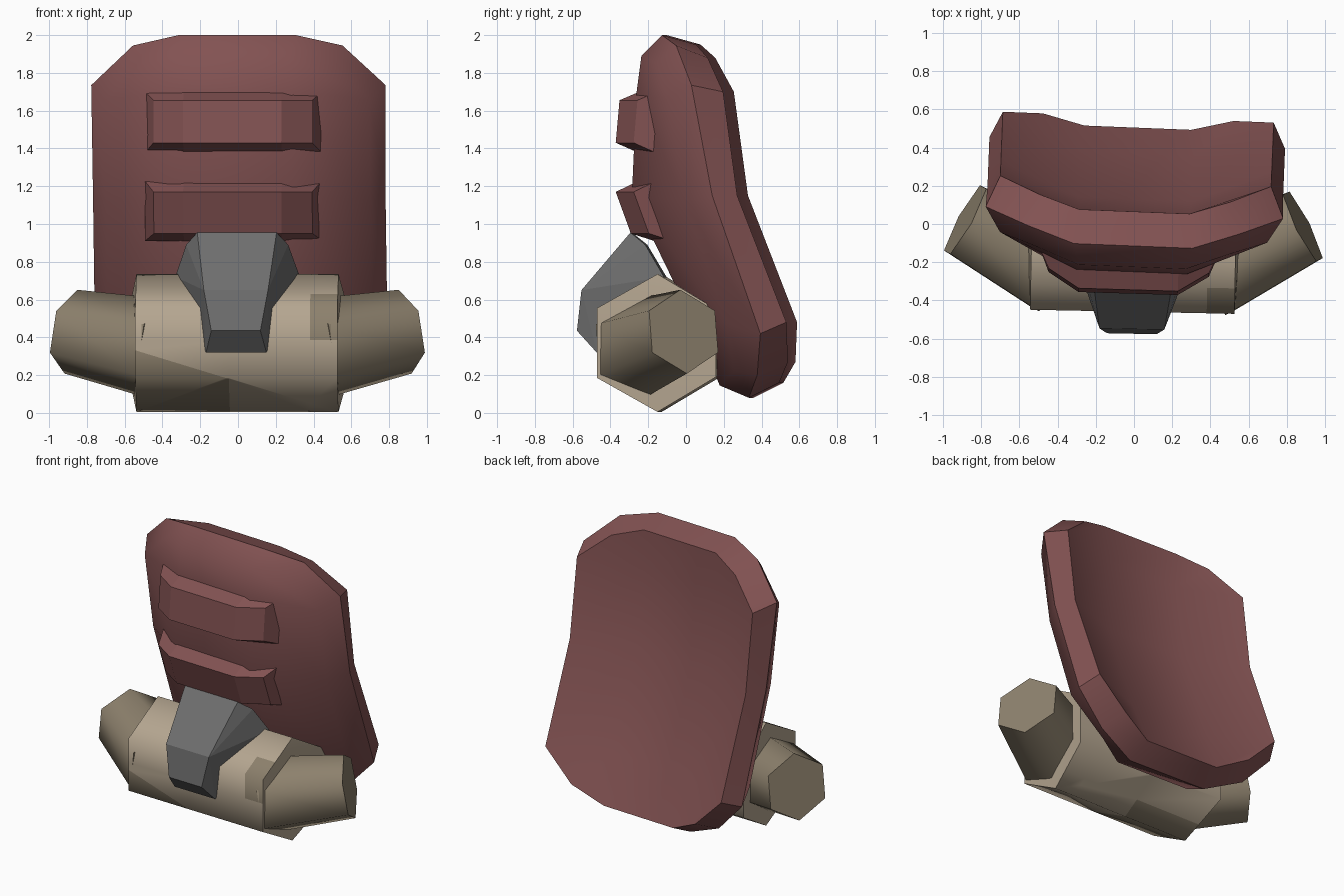
import bpy, bmesh, math
from mathutils import Vector, Matrix

if "Cube" in bpy.data.objects:
    bpy.data.objects.remove(bpy.data.objects["Cube"])


def material(name, rgb):
    m = bpy.data.materials.new(name)
    m.diffuse_color = (*rgb, 1)
    m.use_nodes = True
    m.node_tree.nodes["Principled BSDF"].inputs["Base Color"].default_value = m.diffuse_color
    return m


RED = material("dull_red", (0.225, 0.085, 0.085))
BEIGE = material("beige", (0.46, 0.38, 0.28))
DARK_BEIGE = material("dark_beige", (0.265, 0.218, 0.152))
GREY = material("grey", (0.16, 0.16, 0.16))


def finish(bm, name, mats, angle=None, yaw=0.0):
    bmesh.ops.recalc_face_normals(bm, faces=bm.faces[:])
    bmesh.ops.transform(bm, matrix=Matrix.Rotation(yaw, 4, 'Z'), verts=bm.verts[:])
    me = bpy.data.meshes.new(name)
    bm.to_mesh(me)
    bm.free()
    ob = bpy.data.objects.new(name, me)
    bpy.context.collection.objects.link(ob)
    for m in mats:
        me.materials.append(m)
    if angle:
        bpy.ops.object.select_all(action='DESELECT')
        bpy.context.view_layer.objects.active = ob
        ob.select_set(True)
        bpy.ops.object.shade_smooth_by_angle(angle=math.radians(angle))
    return ob


def bridge(bm, a, b, closed=True):
    n = len(a)
    for i in range(n if closed else n - 1):
        j = (i + 1) % n
        bm.faces.new((a[i], a[j], b[j], b[i]))


# Curved panel: each row is (outer point, inner point) on the right half, top to bottom
front_rows = [((.50, -.14, 1.85), (.28, -.225, 1.89)),
              ((.70, -.07, 1.66), (.29, -.25, 1.70)),
              ((.70, .02, 1.12), (.30, -.275, 1.15)),
              ((.70, .245, .47), (.29, .05, .48)),
              ((.46, .27, .22), (.28, .19, .145))]
back_rows = [((.50, .135, 1.88), (.29, .065, 1.95)),
             ((.71, .225, 1.70), (.29, .07, 1.70)),
             ((.71, .30, 1.15), (.30, .13, 1.15)),
             ((.71, .56, .48), (.30, .37, .48)),
             ((.50, .56, .27), (.28, .505, .16))]
rim = [(.31, -.115, 2.0), (.555, -.03, 1.945), (.78, .06, 1.735), (.775, .17, 1.15),
       (.775, .425, .42), (.57, .40, .20), (.30, .345, .08)]


def grid(bm, rows):
    """Make the mirrored grid surface and return its border, clockwise from top."""
    g = [[bm.verts.new(p) for p in ((-o[0], o[1], o[2]), (-i[0], i[1], i[2]), i, o)]
         for o, i in rows]
    for a, b in zip(g, g[1:]):
        bridge(bm, a, b, False)
    return (g[0][2:] + [r[3] for r in g[1:-1]] + [g[-1][3], g[-1][2], g[-1][1], g[-1][0]]
            + [r[0] for r in g[-2:0:-1]] + g[0][:2])


bm = bmesh.new()
front, back = grid(bm, front_rows), grid(bm, back_rows)
edge = [bm.verts.new(p) for p in rim] + [bm.verts.new((-x, y, z)) for x, y, z in rim[::-1]]
bridge(bm, front, edge)
bridge(bm, edge, back)
finish(bm, "curved_panel", [RED], 35, -0.04)


# Raised ribs bent around the panel front: (front top, front bottom, back top, back bottom)
def rib(name, ft, fb, bt, bb):
    bm = bmesh.new()
    rings = []
    for x, front_shift, spread in ((-.42, .10, 1.12), (-.26, 0, 1), (.26, 0, 1), (.42, .10, 1.12)):
        pts = [(x, ft[0] + front_shift, ft[1]), (x, fb[0] + front_shift, fb[1]),
               (x * spread, bb[0] + front_shift, bb[1]), (x * spread, bt[0] + front_shift, bt[1])]
        rings.append([bm.verts.new((px - .02, y, z)) for px, y, z in pts])
    for a, b in zip(rings, rings[1:]):
        bridge(bm, a, b)
    bm.faces.new(rings[0])
    bm.faces.new(rings[-1])
    finish(bm, name, [RED], None, -0.03)


rib("upper_rib", (-.345, 1.655), (-.365, 1.43), (-.24, 1.70), (-.24, 1.375))
rib("lower_rib", (-.365, 1.17), (-.285, .95), (-.24, 1.23), (-.16, .91))

# Hexagonal hub with end caps that flare towards the back
bm = bmesh.new()
hexagon = [(-.14, .735, .535), (-.46, .555, .535), (-.46, .185, .535),
           (-.14, .005, .535), (.17, .19, .58), (.17, .55, .58)]
ends = [[bm.verts.new((s * x, y, z)) for y, z, x in hexagon] for s in (-1, 1)]
bridge(bm, *ends)
for e in ends:
    bm.faces.new(e)
# Cut the outlines of the dark patches
cuts = [((-.04, 0, 0), (1, 0, 0)), ((.39, 0, 0), (1, 0, 0)), ((0, 0, .385), (0, 0, 1)),
        ((0, 0, .63), (0, 0, 1)), ((-.04, 0, .18), (.15, 0, .49)), ((0, -.02, 0), (0, 1, 0))]
for co, no in cuts:
    bmesh.ops.bisect_plane(bm, geom=bm.verts[:] + bm.edges[:] + bm.faces[:],
                           plane_co=co, plane_no=no)
for f in bm.faces:
    c = f.calc_center_median()
    if abs(f.normal.x) > .9 or c.y > -.02:
        continue
    low = c.x < -.04 and .15 * (c.x + .04) + .49 * (c.z - .18) < 0
    side = c.x > .39 and .385 < c.z < .63
    f.material_index = int(low or side)
finish(bm, "hub", [BEIGE, DARK_BEIGE], 62, -0.02)

# Tapered hexagonal stubs angled outwards and back
for s, name in ((-1, "left_stub"), (1, "right_stub")):
    bm = bmesh.new()
    a, b = Vector((s * .40, -.25, .335)), Vector((s * .885, .005, .43))
    axis = (b - a).normalized()
    u = (Vector((0, 0, 1)) - axis * axis.z).normalized()
    v = axis.cross(u)
    rings = []
    for c, r in ((a, .27), (b, .225)):
        rings.append([bm.verts.new(c + r * (math.cos(t) * u + math.sin(t) * v))
                      for t in (math.radians(60 * k) for k in range(6))])
    bridge(bm, *rings)
    for r in rings:
        bm.faces.new(r)
    finish(bm, name, [DARK_BEIGE], 62, -0.02)

# Faceted wedge bracket joining hub and panel
bm = bmesh.new()
half = [(.21, -.29, .955), (.17, -.55, .65), (.13, -.575, .435), (.16, -.47, .32),
        (.27, -.21, .89), (.33, -.11, .72), (.16, -.10, .40)]
for s in (-1, 1):
    for x, y, z in half:
        bm.verts.new((s * x, y, z))
bmesh.ops.convex_hull(bm, input=bm.verts[:])
bmesh.ops.dissolve_limit(bm, angle_limit=math.radians(2), verts=bm.verts[:], edges=bm.edges[:])
finish(bm, "bracket", [GREY], None, -0.02)
